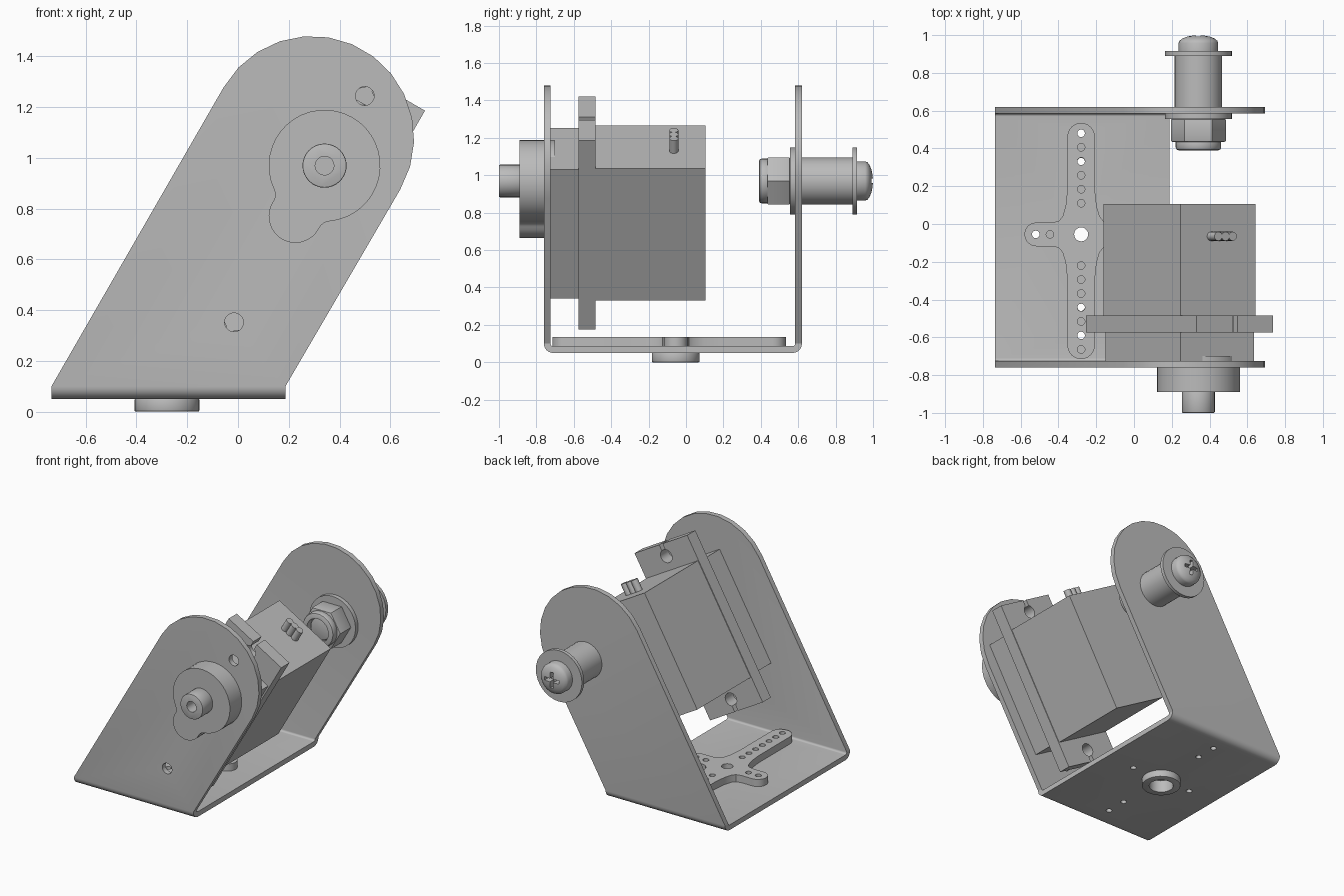
import bpy, bmesh
from math import sin, cos, pi, radians, atan2
from mathutils import Matrix, Vector

if "Cube" in bpy.data.objects:
    bpy.data.objects.remove(bpy.data.objects["Cube"], do_unlink=True)

grey = bpy.data.materials.new("plain grey")
grey.use_nodes = True
COLOUR = (0.5, 0.5, 0.5, 1)
grey.diffuse_color = COLOUR
grey.node_tree.nodes["Principled BSDF"].inputs["Base Color"].default_value = COLOUR


def arc(cx, cy, r, a0, a1, n=12):
    """Points on an arc, angles in degrees."""
    return [(cx + r * cos(radians(a0 + (a1 - a0) * i / n)),
             cy + r * sin(radians(a0 + (a1 - a0) * i / n))) for i in range(n + 1)]


def circle(cx, cy, r, n=32, start=0):
    return arc(cx, cy, r, start, start + 360, n)[:-1]


def prism(name, pts, lo, hi, axis="Y", bevel=0):
    """Extrude a closed outline along one world axis."""
    place = {"X": lambda a, b, t: (t, a, b),
             "Y": lambda a, b, t: (a, t, b),
             "Z": lambda a, b, t: (a, b, t)}[axis]
    bm = bmesh.new()
    ends = [[bm.verts.new(place(a, b, t)) for a, b in pts] for t in (lo, hi)]
    caps = [bm.faces.new(e) for e in ends]
    n = len(pts)
    for i in range(n):
        j = (i + 1) % n
        bm.faces.new((ends[0][i], ends[0][j], ends[1][j], ends[1][i]))
    if bevel:
        rim = [e for f in caps for e in f.edges]
        bmesh.ops.bevel(bm, geom=rim, offset=bevel, segments=2, profile=0.5, affect="EDGES")
    bmesh.ops.recalc_face_normals(bm, faces=bm.faces)
    mesh = bpy.data.meshes.new(name)
    bm.to_mesh(mesh)
    bm.free()
    obj = bpy.data.objects.new(name, mesh)
    bpy.context.collection.objects.link(obj)
    mesh.materials.append(grey)
    return obj


def carve(obj, cutters, operation="DIFFERENCE"):
    """Apply booleans and discard the cutters."""
    for c in cutters:
        mod = obj.modifiers.new("cut", "BOOLEAN")
        mod.operation, mod.solver, mod.object = operation, "EXACT", c
    bpy.context.view_layer.update()
    graph = bpy.context.evaluated_depsgraph_get()
    mesh = bpy.data.meshes.new_from_object(obj.evaluated_get(graph))
    obj.modifiers.clear()
    obj.data = mesh
    for c in cutters:
        bpy.data.objects.remove(c, do_unlink=True)
    return obj


def hole(x, b, r, lo, hi, axis="Y"):
    return prism("hole_cutter", circle(x, b, r, 20), lo, hi, axis)


# Tilted frame of the motor: u runs up the slope, v runs across it
MID = Vector((0.242, 0.798))
U, V = Vector((0.5, 0.866)), Vector((0.866, -0.5))


def tilt(u, v):
    return tuple(MID + U * u + V * v)


def box(name, length, width, lo, hi):
    h, w = length / 2, width / 2
    return prism(name, [tilt(*p) for p in ((-h, -w), (h, -w), (h, w), (-h, w))], lo, hi)


AX, AZ = tilt(0.198, 0)      # pivot axis
HX, HY = -0.28, -0.055       # horn centre

# U bracket: bent strip trimmed to the leaning outline
F, B, Z0, T, R = -0.76, 0.62, 0.05, 0.036, 0.05
strip = ([(F, 1.6)] + arc(F + R, Z0 + R, R, 180, 270, 6)
         + arc(B - R, Z0 + R, R, 270, 360, 6) + [(B, 1.6), (B - T, 1.6)]
         + arc(B - R, Z0 + R, R - T, 360, 270, 6)
         + arc(F + R, Z0 + R, R - T, 270, 180, 6) + [(F + T, 1.6)])
outline = ([(-0.735, 0), (-0.735, 0.1)] + arc(0.292, 1.078, 0.402, 150, -30, 13)
           + [(0.187, 0.1), (0.187, 0)])
bracket = prism("bracket", strip, -1, 1, "X")
carve(bracket, [prism("outline_cutter", outline, -1, 1)], "INTERSECT")
cutters = [hole(*tilt(s * 0.515, 0), 0.037, -0.9, -0.65) for s in (-1, 1)]
cutters.append(hole(HX, HY, 0.08, 0, 0.2, "Z"))
for s in (-1, 1):
    cutters += [hole(HX, HY + s * d, 0.02, 0, 0.2, "Z") for d in (0.385, 0.535)]
    cutters.append(hole(HX + s * 0.24, HY, 0.02, 0, 0.2, "Z"))
carve(bracket, cutters)

# Ring boss under the base
boss = prism("base_boss", circle(HX, HY, 0.128), 0, 0.052, "Z", 0.006)
carve(boss, [hole(HX, HY, 0.08, -0.1, 0.2, "Z")])

# Four-armed horn lying on the base
fillet = [(0.0725, 0.24), (0.082, 0.15), (0.098, 0.095), (0.118, 0.071), (0.15, 0.063)]
side = arc(0.237, 0, 0.063, 90, -90)
right = fillet + side + [(x, -y) for x, y in reversed(fillet)]
half = right + arc(0, -0.5875, 0.0725, 0, -180)
half += [(-x, -y) for x, y in right] + arc(0, 0.5175, 0.0725, 180, 0)
horn = prism("horn", [(HX + x, HY + y) for x, y in half], 0.086, 0.136, "Z")
holes = [(0, 0.165 + 0.074 * i) for i in range(6)]
holes += [(0, -0.165 - 0.074 * i) for i in range(7)]
holes += [(s * d, 0) for s in (-1, 1) for d in (0.165, 0.24)]
carve(horn, [hole(HX + x, HY + y, 0.02, 0, 0.3, "Z") for x, y in holes]
      + [hole(HX, HY, 0.037, 0, 0.3, "Z")])

# Motor case, front step and mounting flange
box("motor_case", 0.815, 0.459, -0.53, 0.105)
box("motor_front_step", 0.795, 0.447, -0.724, -0.53)
flange = box("motor_flange", 1.167, 0.469, -0.575, -0.485)
cutters = []
for s in (-1, 1):
    cutters.append(hole(*tilt(s * 0.5, 0), 0.045, -0.7, -0.4))
    slot = [tilt(s * u, v) for u, v in ((0.5, -0.015), (0.7, -0.015), (0.7, 0.015), (0.5, 0.015))]
    cutters.append(prism("slot_cutter", slot, -0.7, -0.4))
carve(flange, cutters)

# Gear cover: large disc joined to a small lobe with filleted necks
neck = Vector((-0.2213, 0.1547))
lobe = Vector((-0.23, 0))
a_big = atan2(neck.y, neck.x) * 180 / pi
to_lobe = lobe - neck
a_lobe = atan2(to_lobe.y, to_lobe.x) * 180 / pi
upper = arc(0, 0, 0.22, 0, a_big, 16)
upper += arc(neck.x, neck.y, 0.05, a_big - 180, a_lobe, 6)[1:]
upper += arc(lobe.x, 0, 0.105, a_lobe + 180, 180, 9)[1:]
cover = upper + [(x, -y) for x, y in reversed(upper[1:-1])]
prism("gear_cover", [tilt(0.198 + u, v) for u, v in cover], -0.89, -0.7)

# Output shaft
shaft = prism("output_shaft", circle(AX, AZ, 0.087), -1, -0.88, bevel=0.005)
carve(shaft, [hole(AX, AZ, 0.037, -1.1, -0.9)])

# Cable pins on the top end of the case
for i in (-1, 0, 1):
    x, z = tilt(0.4, i * 0.044)
    pin = prism("cable_pin", circle(0, 0, 0.024, 16), 0, 0.086, "Z")
    pin.matrix_world = Matrix.Translation((x, -0.065, z)) @ Matrix.Rotation(radians(30), 4, "Y")

# Pivot bolt: washers, spacer, lock nut and threaded end
prism("inner_washer", circle(AX, AZ, 0.178), 0.555, 0.586)
prism("spacer", circle(AX, AZ, 0.126), 0.618, 0.892)
prism("outer_washer", circle(AX, AZ, 0.178), 0.89, 0.915)
nut = prism("nut", circle(AX, AZ, 0.145, 6), 0.435, 0.556, bevel=0.006)
collar = prism("nut_collar", circle(AX, AZ, 0.12), 0.39, 0.45, bevel=0.015)
carve(collar, [hole(AX, AZ, 0.083, 0.3, 0.45)])
prism("bolt_end", circle(AX, AZ, 0.078), 0.42, 0.5, bevel=0.01)

# Domed screw head with a cross recess
bm = bmesh.new()
profile = [(0, 0.912), (0.105, 0.912), (0.105, 0.958), (0.1, 0.97), (0.085, 0.982),
           (0.06, 0.992), (0.03, 0.998), (0, 1.0)]
verts = [bm.verts.new((AX + r, y, AZ)) for r, y in profile]
edges = [bm.edges.new(p) for p in zip(verts, verts[1:])]
bmesh.ops.spin(bm, geom=verts + edges, cent=(AX, 0, AZ), axis=(0, 1, 0),
               angle=2 * pi, steps=32, use_duplicate=False)
bmesh.ops.remove_doubles(bm, verts=bm.verts, dist=0.0005)
bmesh.ops.recalc_face_normals(bm, faces=bm.faces)
mesh = bpy.data.meshes.new("screw_head")
bm.to_mesh(mesh)
bm.free()
mesh.materials.append(grey)
head = bpy.data.objects.new("screw_head", mesh)
bpy.context.collection.objects.link(head)
s, w = 0.055, 0.012
cross = [(w, w), (w, s), (-w, s), (-w, w), (-s, w), (-s, -w),
         (-w, -w), (-w, -s), (w, -s), (w, -w), (s, -w), (s, w)]
carve(head, [prism("cross_cutter", [(AX + a, AZ + b) for a, b in cross], 0.95, 1.1)])

# Smooth the round walls and keep the edges crisp
bpy.ops.object.select_all(action="DESELECT")
for obj in bpy.context.collection.objects:
    if obj.type == "MESH" and grey.name in obj.data.materials:
        obj.select_set(True)
        bpy.context.view_layer.objects.active = obj
bpy.ops.object.shade_smooth_by_angle(angle=radians(30))
